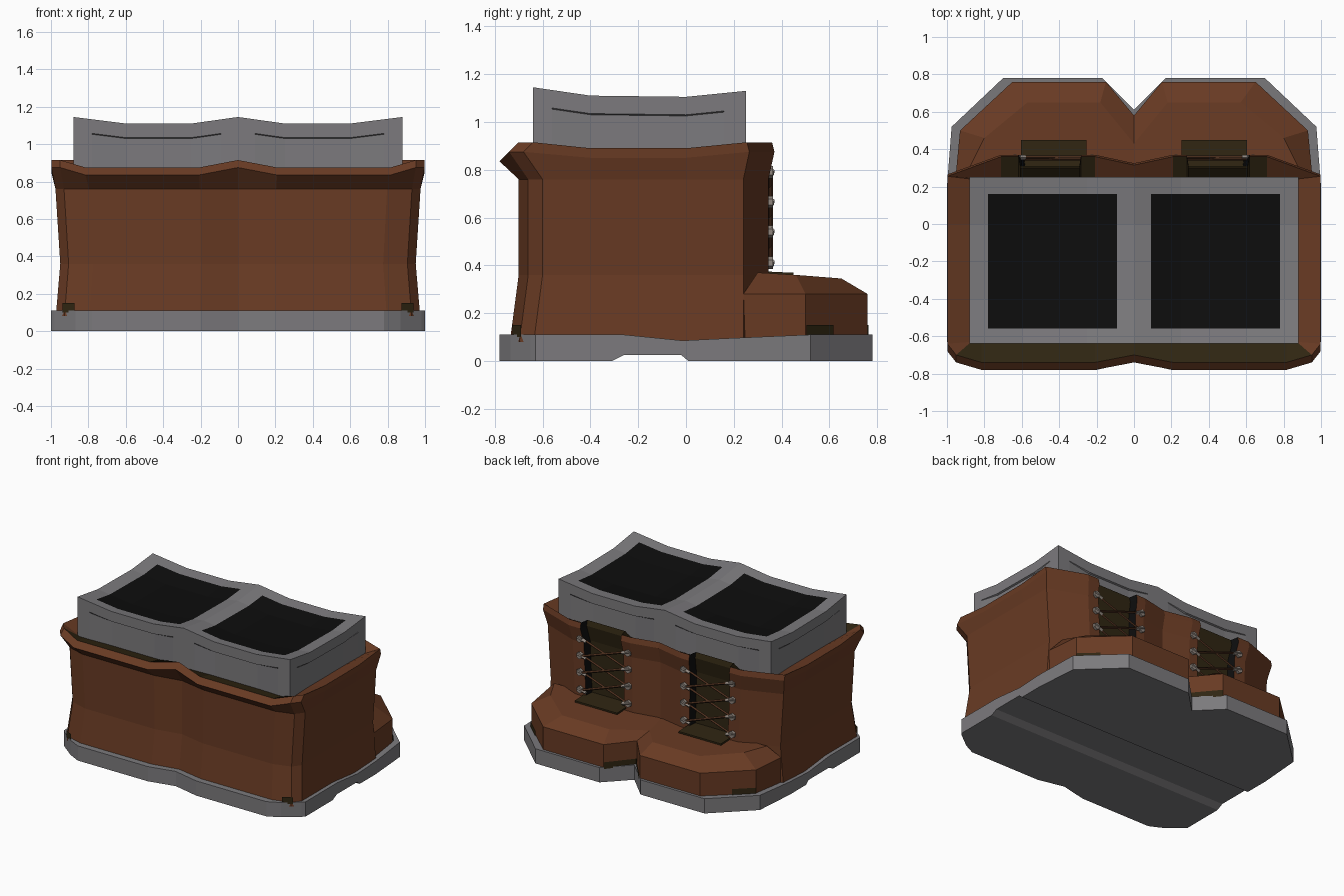
import bpy, bmesh
from mathutils import Vector

cube = bpy.data.objects.get("Cube")
if cube:
    bpy.data.objects.remove(cube, do_unlink=True)


def material(name, rgb):
    m = bpy.data.materials.new(name)
    m.use_nodes = True
    m.diffuse_color = (*rgb, 1)
    bsdf = m.node_tree.nodes["Principled BSDF"]
    bsdf.inputs["Base Color"].default_value = (*rgb, 1)
    bsdf.inputs["Roughness"].default_value = 0.9
    return m


BROWN = material("brown leather", (0.14, 0.043, 0.017))
OLIVE = material("dark lining", (0.029, 0.019, 0.006))
GREY = material("grey wool and rubber", (0.2, 0.195, 0.205))
BLACK = material("black opening", (0.004, 0.004, 0.004))
METAL = material("pale metal", (0.28, 0.24, 0.21))
LACE = material("lace brown", (0.07, 0.027, 0.012))


def finish(name, bm, *mats):
    bmesh.ops.recalc_face_normals(bm, faces=bm.faces[:])
    me = bpy.data.meshes.new(name)
    bm.to_mesh(me)
    bm.free()
    for m in mats:
        me.materials.append(m)
    ob = bpy.data.objects.new(name, me)
    bpy.context.collection.objects.link(ob)
    return ob


def mirrored(half):
    """Close a half outline; its first and last points lie on x = 0."""
    return [Vector(p) for p in half] + [Vector((-p[0], *p[1:])) for p in half[-2:0:-1]]


def loft(bm, rings, paint=None):
    loops = [[bm.verts.new(p) for p in r] for r in rings]
    n = len(loops[0])
    for level, (a, b) in enumerate(zip(loops, loops[1:])):
        for k in range(n):
            f = bm.faces.new((a[k], a[(k + 1) % n], b[(k + 1) % n], b[k]))
            if paint:
                f.material_index = paint(level, min(k, n - 1 - k))
    return loops


def box(name, center, size, mat):
    bm = bmesh.new()
    bmesh.ops.create_cube(bm, size=1)
    for v in bm.verts:
        v.co = Vector(a * b for a, b in zip(v.co, size)) + Vector(center)
    return finish(name, bm, mat)


def bar(name, a, b, radius, mat, sides=4):
    a, b = Vector(a), Vector(b)
    bm = bmesh.new()
    bmesh.ops.create_cone(bm, cap_ends=True, segments=sides, radius1=radius,
                          radius2=radius, depth=(b - a).length)
    bm.transform((b - a).to_track_quat("Z", "Y").to_matrix().to_4x4())
    bmesh.ops.translate(bm, verts=bm.verts[:], vec=(a + b) / 2)
    return finish(name, bm, mat)


# Sole with a shallow arch cut across its underside
SOLE = [(0, 0.61), (0.17, 0.78), (0.7, 0.78), (0.975, 0.52), (1, 0.2), (1, -0.63),
        (0.98, -0.65), (0.87, -0.735), (0.78, -0.78), (0.2, -0.78), (0, -0.735)]
bm = bmesh.new()
lo, hi = loft(bm, [mirrored([(*p, z) for p in SOLE]) for z in (0, 0.11)])
bm.faces.new(lo)
bm.faces.new(hi)
for y in (-0.31, -0.26, -0.02, 0.01):
    bmesh.ops.bisect_plane(bm, geom=bm.verts[:] + bm.edges[:] + bm.faces[:],
                           plane_co=(0, y, 0), plane_no=(0, 1, 0))
for v in bm.verts:
    if v.co.z < 0.05 and -0.27 < v.co.y < -0.01:
        v.co.z = 0.025
    elif v.co.z > 0.05 and -0.03 < v.co.y < 0.25:
        v.co.z = 0.086 + max(v.co.y, 0) * 0.05
finish("sole", bm, GREY)

# Shaft: stacked outlines with a lacing recess, flared cuff and inner lining
SHAFT = [(0, 0.30), (0.2, 0.345), (0.27, 0.345), (0.28, 0.285), (0.58, 0.285), (0.59, 0.345),
         (0.68, 0.345), (0.955, 0.24), (0.955, 0), (0.955, -0.4), (0.955, -0.6),
         (0.91, -0.66), (0.78, -0.70), (0.2, -0.70), (0, -0.66)]


def shaft_ring(z, wide, front, back, dip):
    pts = []
    for x, y in SHAFT:
        drop = 0
        if 0.1 < x < 0.8 and y < -0.5:
            drop = 0.04
        elif x > 0.9 and -0.5 < y < 0.1:
            drop = 0.025
        y += front if y > 0.2 else back if y < -0.5 else 0
        pts.append((x * wide, y, z - drop * dip))
    return mirrored(pts)


def shaft_paint(level, seg):
    if level == 4:
        return 1 if seg >= 11 or 1 <= seg <= 5 else 0
    return {2: 2, 3: 1, 4: 2}.get(seg, 0)


rings = [shaft_ring(0.08, 1.02, 0, -0.037, 0), shaft_ring(0.36, 0.995, 0, 0, 0),
         shaft_ring(0.76, 1.022, 0, 0, 0), shaft_ring(0.875, 1.045, 0.025, -0.08, 1),
         shaft_ring(0.915, 1.045, 0.015, -0.04, 1)]
rings.append([Vector((max(-0.87, min(0.87, p.x)), max(-0.63, min(0.24, p.y)), 0.85))
              for p in rings[-1]])
bm = bmesh.new()
loft(bm, rings, shaft_paint)
finish("boot_shaft", bm, BROWN, OLIVE, BLACK)

# Toe caps: upright walls, bevelled shoulder and gently sloping top
wall = [(0, 0.58), (0.15, 0.76), (0.65, 0.76), (0.93, 0.5), (0.955, 0.24), (0, 0.2)]
shoulder = [(0, 0.43, 0.3), (0.18, 0.65, 0.345), (0.57, 0.65, 0.345),
            (0.8, 0.46, 0.36), (0.88, 0.3, 0.37), (0, 0.28, 0.345)]
bm = bmesh.new()
rings = [mirrored([(*p, z) for p in wall]) for z in (0.09, 0.28)] + [mirrored(shoulder)]
top = loft(bm, rings)[-1]
bm.faces.new(top[:6])
bm.faces.new([top[0], top[5], *top[6:]])
finish("toe_caps", bm, BROWN)

# Sock: saddle-shaped top with two dark openings
def ramp(t, knots):
    for (a, p), (b, q) in zip(knots, knots[1:]):
        if t <= b:
            return p + (q - p) * (t - a) / (b - a)
    return knots[-1][1]


def sock_height(x, y):
    return (1.07 + ramp(abs(x), [(0, 0.035), (0.25, 0), (0.6, 0), (0.88, 0.035)])
            + ramp(y, [(-0.64, 0.04), (-0.4, 0.005), (0, 0), (0.25, 0.025)]))


xh = [0.09, 0.25, 0.6, 0.78, 0.88]
xs = [-x for x in reversed(xh)] + [0] + xh
ys = [-0.64, -0.56, -0.4, 0, 0.16, 0.25]
bm = bmesh.new()
grid = [[bm.verts.new((x, y, sock_height(x, y))) for y in ys] for x in xs]
for i in range(len(xs) - 1):
    for j in range(len(ys) - 1):
        f = bm.faces.new((grid[i][j], grid[i + 1][j], grid[i + 1][j + 1], grid[i][j + 1]))
        c = f.calc_center_median()
        f.material_index = int(0.09 < abs(c.x) < 0.78 and -0.56 < c.y < 0.16)
for drop in (0.075, 0.08, 0.3):
    rim = [e for e in bm.edges if e.is_boundary]
    new = bmesh.ops.extrude_edge_only(bm, edges=rim)["geom"]
    for v in [g for g in new if isinstance(g, bmesh.types.BMVert)]:
        x, y = v.co.x, v.co.y
        if drop == 0.3:
            v.co.z = 0.8
            continue
        v.co.z = sock_height(x, y) - drop
        if drop == 0.08:
            if 0.2 < abs(x) < 0.7:
                v.co.y -= 0.012 if y > 0 else -0.012
            elif abs(x) > 0.85 and -0.5 < y < 0.1:
                v.co.x -= 0.012 if x > 0 else -0.012
finish("sock", bm, GREY, BLACK)

# Lacing, tongue ends and dark welt patches on both boots
ROWS = [0.41, 0.54, 0.665, 0.79]
for side, label in ((1, "left"), (-1, "right")):
    mid = 0.43 * side
    tongue = box(f"{label}_tongue_end", (mid, 0.365, 0.371), (0.35, 0.17, 0.012), OLIVE)
    for v in tongue.data.vertices:
        if v.co.y > 0.4:
            v.co.z -= 0.008
    for i, z in enumerate(ROWS):
        for s in (-1, 1):
            x = mid + s * 0.2
            bar(f"{label}_eyelet_{i}", (x, 0.33, z), (x, 0.365, z), 0.026, METAL, 6)
            bar(f"{label}_hook_{i}", (x - s * 0.05, 0.355, z - 0.012),
                (x + s * 0.015, 0.358, z + 0.008), 0.013, METAL)
            if i < 3:
                bar(f"{label}_lace_{i}", (x - s * 0.02, 0.352 + s * 0.004, z),
                    (mid - s * 0.18, 0.352 + s * 0.004, ROWS[i + 1]), 0.009, LACE)
    for k, (a, b) in enumerate([((0.93, 0.5), (0.81, 0.612)), ((0.0, 0.58), (0.15, 0.76)),
                                ((0.935, -0.685), (0.87, -0.72))]):
        bm = bmesh.new()
        d = (Vector(b) - Vector(a)).normalized()
        off = Vector((d.y, -d.x)) * 0.006
        if k != 1:
            off = Vector((abs(off.x), abs(off.y) * (1 if k == 0 else -1)))
        else:
            off = Vector((-abs(off.x), abs(off.y)))
        quad = [(a, 0.1), (b, 0.1), (b, 0.15), (a, 0.15)]
        bm.faces.new([bm.verts.new(((p[0] + off.x) * side, p[1] + off.y, z)) for p, z in quad])
        finish(f"{label}_welt_patch_{k}", bm, OLIVE)
